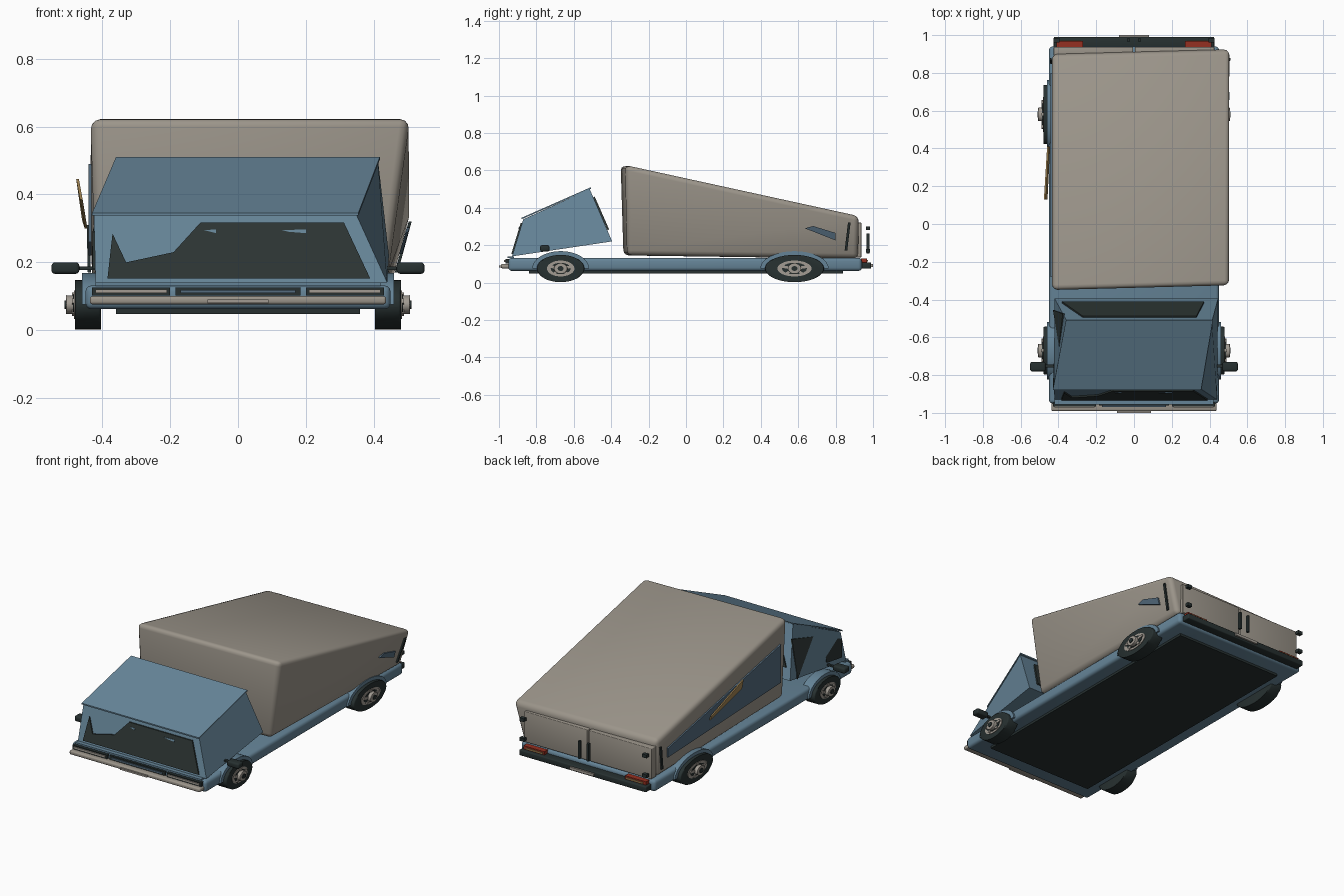
import bpy, bmesh, math
from mathutils import Vector

if "Cube" in bpy.data.objects:
    bpy.data.objects.remove(bpy.data.objects["Cube"], do_unlink=True)


def material(name, rgb):
    m = bpy.data.materials.new(name)
    m.use_nodes = True
    m.diffuse_color = (*rgb, 1)
    m.node_tree.nodes["Principled BSDF"].inputs["Base Color"].default_value = (*rgb, 1)
    return m


BLUE = material("steel blue paint", (.13, .23, .31))
TAN = material("warm grey paint", (.33, .3, .255))
DARK = material("black trim", (.02, .03, .03))
GLASS = material("dark glass", (.025, .035, .033))
PANE = material("blue glass", (.09, .15, .21))
CHROME = material("bright metal", (.36, .33, .29))
RED = material("tail red", (.3, .03, .015))
AMBER = material("amber wood", (.37, .24, .09))


def finish(name, bm, mat, bevel=0, segments=3):
    if bevel:
        bmesh.ops.bevel(bm, geom=bm.edges[:], offset=bevel, segments=segments,
                        profile=.5, affect='EDGES', clamp_overlap=True)
    bmesh.ops.recalc_face_normals(bm, faces=bm.faces[:])
    me = bpy.data.meshes.new(name)
    bm.to_mesh(me)
    bm.free()
    me.materials.append(mat)
    me.shade_smooth()
    me.set_sharp_from_angle(angle=math.radians(35))
    ob = bpy.data.objects.new(name, me)
    bpy.context.collection.objects.link(ob)
    return ob


def loft(name, low, high, mat, bevel=0):
    """Solid between two matching point loops."""
    bm = bmesh.new()
    a = [bm.verts.new(p) for p in low]
    b = [bm.verts.new(p) for p in high]
    bm.faces.new(a)
    bm.faces.new(b)
    for i in range(len(a)):
        j = (i + 1) % len(a)
        bm.faces.new((a[i], a[j], b[j], b[i]))
    return finish(name, bm, mat, bevel)


def box(name, x, y, z, mat, bevel=0):
    loop = [(x[0], y[0]), (x[1], y[0]), (x[1], y[1]), (x[0], y[1])]
    return loft(name, [(*p, z[0]) for p in loop], [(*p, z[1]) for p in loop], mat, bevel)


def plate(name, pts, push, mat):
    """Thin polygon extruded by the vector push."""
    pts = [Vector(p) for p in pts]
    return loft(name, pts, [p + Vector(push) for p in pts], mat)


def disc(name, cx, cy, cz, ry, rz, depth, mat, bevel=0):
    """Oval cylinder lying along x."""
    ring = [(cy + ry * math.cos(t * math.tau / 32), cz + rz * math.sin(t * math.tau / 32))
            for t in range(32)]
    return loft(name, [(cx - depth / 2, *p) for p in ring],
                [(cx + depth / 2, *p) for p in ring], mat, bevel)


# Chassis and floor
box("chassis", (-.45, .45), (-.95, .94), (.062, .132), BLUE, .018)
box("floor_pan", (-.36, .36), (-.84, .84), (.048, .07), DARK)

# Cargo body with sloping roof
loft("cargo_body",
     [(-.42, -.335, .145), (.44, -.315, .145), (.45, .92, .128), (-.43, .895, .128)],
     [(-.435, -.35, .628), (.507, -.325, .628), (.512, .925, .355), (-.435, .9, .355)],
     TAN, .028)

# Cab, leaning and slightly twisted
loft("cab",
     [(-.42, -.93, .14), (.44, -.93, .14), (.445, -.395, .22), (-.42, -.395, .22)],
     [(-.425, -.87, .338), (.35, -.87, .338), (.413, -.515, .5), (-.355, -.515, .5)], BLUE)
roof = [(-.43, -.88, .338), (.355, -.88, .338), (.418, -.508, .502), (-.36, -.508, .502)]
plate("cab_roof", roof, (0, 0, .008), BLUE)


# Windscreen and cab glass
def on_front(x, z, lift):
    return (x, -.93 + (z - .14) * .303 - lift, z)


screen = [(-.385, .152), (.39, .152), (.312, .318), (-.11, .318),
          (-.19, .23), (-.33, .2), (-.37, .285)]
plate("windscreen", [on_front(x, z, 0) for x, z in screen], (0, -.008, 0), GLASS)
for x0, x1 in ((-.1, -.065), (.13, .2)):
    plate("windscreen_glint", [on_front(x, z, .006) for x, z in
                               ((x0, .295), (x1, .297), (x1, .286), (x0 + .02, .29))],
          (0, -.005, 0), BLUE)


def on_side(y, z):
    low = .14 + (y + .93) * .15
    top = .338 + (y + .87) * .456
    return (-.42 + .065 * max(0, (y + .87) / .355) * (z - low) / (top - low), y, z)


for name, pts in (("rear_quarter_glass", [(-.475, .43), (-.65, .385), (-.455, .21)]),
                  ("door_glass", [(-.72, .29), (-.77, .345), (-.88, .29), (-.88, .18), (-.74, .2)])):
    plate(name, [on_side(*p) for p in pts], (-.009, 0, 0), GLASS)
plate("cab_rear_glass", [(-.38, -.42, .28), (.37, -.42, .28), (.33, -.497, .455), (-.27, -.497, .455)],
      (0, .009, .004), GLASS)

# Body side windows and the tilted slat
plate("side_window_right", [(-.432, -.28, .49), (-.432, .8, .275), (-.432, .8, .22), (-.432, -.28, .26)],
      (-.009, 0, 0), PANE)
plate("side_window_left", [(.488 + (z - .27) * .28, y, z) for y, z in
                           ((.635, .29), (.68, .302), (.8, .265), (.8, .225))], (.009, 0, 0), PANE)
plate("side_slat", [(-.477, .13, .445), (-.46, .41, .325), (-.452, .41, .3), (-.466, .13, .385)],
      (.008, 0, 0), AMBER)

# Vent strips on the rear corners
plate("vent_left", [(.462, .848, .17), (.462, .862, .17), (.503, .88, .32), (.503, .866, .32)],
      (.009, 0, 0), DARK)
plate("vent_right", [(-.434, .848, .17), (-.434, .862, .17), (-.437, .88, .31), (-.437, .866, .31)],
      (-.009, 0, 0), DARK)

# Rear doors, handles, hinges and lamps
for s, side in ((1, "left"), (-1, "right")):
    def span(a, b):
        return tuple(sorted((s * a, s * b)))

    box("rear_door_" + side, span(.005, .425), (.89, .938), (.135, .32), TAN, .004)
    box("door_handle_" + side, span(.022, .036), (.965, .982), (.155, .262), DARK)
    for z in (.17, .29):
        box("door_hinge_" + side, span(.395, .425), (.962, .985), (z - .01, z + .01), DARK)
    box("tail_lamp_" + side, span(.27, .41), (.935, .968), (.1, .128), RED)
    box("reverse_lamp_" + side, span(.28, .39), (.95, .972), (.112, .12), AMBER)

    # Headlights
    box("headlight_surround_" + side, span(.2, .43), (-.966, -.94), (.102, .126), DARK)
    box("headlight_" + side, span(.21, .42), (-.972, -.96), (.11, .12), CHROME)

    # Door mirrors
    box("mirror_" + side, span(.468, .55), (-.78, -.73), (.166, .2), DARK, .01)
    box("mirror_arm_" + side, span(.41, .48), (-.76, -.745), (.178, .188), DARK)

    # Wheels and arches
    for end, cy, ry in (("front", -.67, .127), ("rear", .58, .158)):
        tag = end + "_" + side
        cz, rz = .075, .073
        disc("tyre_" + tag, s * .442, cy, cz, ry, rz, .076, DARK, .012)
        disc("rim_" + tag, s * .479, cy, cz, ry * .58, rz * .58, .008, CHROME)
        disc("rim_recess_" + tag, s * .482, cy, cz, ry * .42, rz * .42, .008, DARK)
        disc("hub_" + tag, s * .492, cy, cz, .036, .028, .03, CHROME, .003)
        disc("hub_cap_" + tag, s * .508, cy, cz, .016, .013, .008, DARK)
        for k in range(5):
            a = k * math.tau / 5 + .3
            d = Vector((0, math.cos(a) * ry * .5, math.sin(a) * rz * .5))
            n = Vector((0, -math.sin(a), math.cos(a))) * .007
            c = Vector((s * .483, cy, cz))
            plate("spoke_" + tag, [c - n, c + n, c + d + n, c + d - n], (s * .007, 0, 0), CHROME)
        arc = [math.pi * i / 16 for i in range(17)]
        outer = [(cy + (ry + .025) * math.cos(t), cz + (rz + .02) * math.sin(t)) for t in arc]
        inner = [(cy + ry * math.cos(t), cz + rz * math.sin(t)) for t in reversed(arc)]
        plate("wheel_arch_" + tag, [(s * .4, *p) for p in outer + inner], (s * .06, 0, 0), BLUE)

# Front bumper, grille and number plates
box("front_bumper", (-.437, .437), (-.99, -.94), (.076, .1), TAN, .008)
box("front_plate", (-.09, .09), (-1, -.985), (.08, .09), CHROME)
box("grille", (-.185, .185), (-.962, -.94), (.102, .126), DARK)
box("grille_bar", (-.17, .17), (-.968, -.955), (.11, .118), PANE)
box("scuttle_strip", (-.42, .42), (-.955, -.92), (.13, .14), BLUE)
box("rear_bumper", (-.425, .425), (.93, .99), (.074, .108), DARK, .006)
box("rear_plate", (-.08, .08), (.98, 1), (.084, .1), CHROME)
